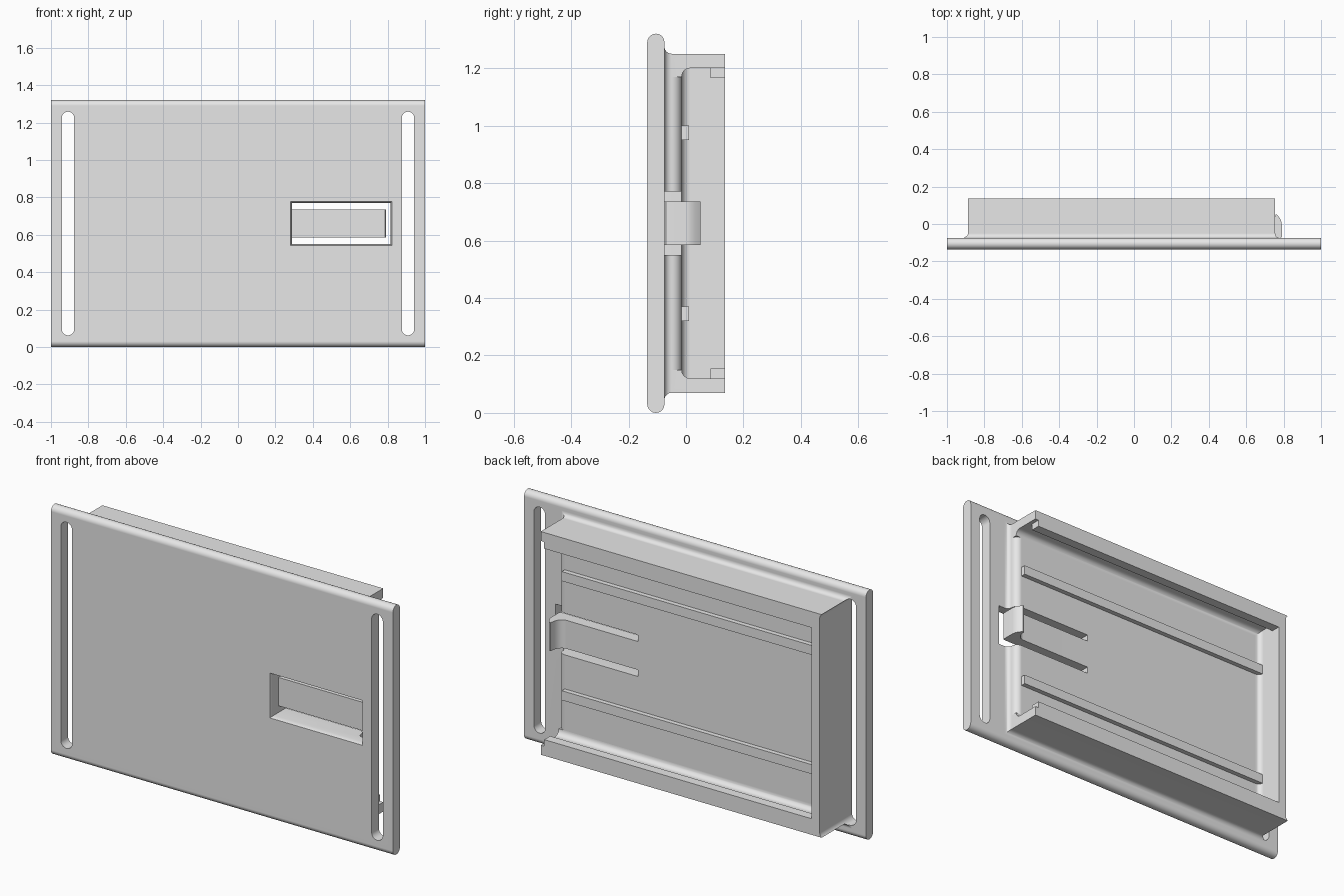
import bpy, bmesh
from math import sin, cos, pi, radians
from mathutils import Vector

if "Cube" in bpy.data.objects:
    bpy.data.objects.remove(bpy.data.objects["Cube"])

grey = bpy.data.materials.new("light grey plastic")
grey.use_nodes = True
colour = (0.8, 0.8, 0.8, 1)
grey.diffuse_color = colour
for node in grey.node_tree.nodes:
    if node.type == 'BSDF_PRINCIPLED':
        node.inputs["Base Color"].default_value = colour


def loft(name, rings):
    """Closed solid through rings with equal point counts."""
    bm = bmesh.new()
    loops = [[bm.verts.new(p) for p in ring] for ring in rings]
    n = len(loops[0])
    for a, b in zip(loops, loops[1:]):
        for i in range(n):
            j = (i + 1) % n
            bm.faces.new((a[i], a[j], b[j], b[i]))
    bm.faces.new(loops[0])
    bm.faces.new(loops[-1])
    bmesh.ops.recalc_face_normals(bm, faces=bm.faces)
    mesh = bpy.data.meshes.new(name)
    bm.to_mesh(mesh)
    bm.free()
    mesh.materials.append(grey)
    obj = bpy.data.objects.new(name, mesh)
    bpy.context.scene.collection.objects.link(obj)
    return obj


def prism(name, profile, axis, lo, hi):
    """Extrude a 2D profile along an axis; remaining axes keep x, y, z order."""
    def place(p, t):
        v = list(p)
        v.insert(axis, t)
        return Vector(v)
    return loft(name, [[place(p, t) for p in profile] for t in (lo, hi)])


def rect(y, x0, x1, z0, z1):
    return [(x0, y, z0), (x1, y, z0), (x1, y, z1), (x0, y, z1)]


def box(name, x0, x1, y0, y1, z0, z1):
    return loft(name, [rect(y0, x0, x1, z0, z1), rect(y1, x0, x1, z0, z1)])


def arc(cx, cy, r, a0, a1, n=10):
    return [(cx + r * cos(radians(a0 + (a1 - a0) * i / n)),
             cy + r * sin(radians(a0 + (a1 - a0) * i / n))) for i in range(n + 1)]


def combine(target, tool, operation):
    mod = target.modifiers.new("combine", 'BOOLEAN')
    mod.operation = operation
    mod.solver = 'EXACT'
    mod.object = tool
    bpy.context.view_layer.update()
    deps = bpy.context.evaluated_depsgraph_get()
    mesh = bpy.data.meshes.new_from_object(target.evaluated_get(deps))
    target.modifiers.clear()
    target.data = mesh
    bpy.data.objects.remove(tool)


# Face plate with fully rounded top and bottom edges
H = 1.32
plate = prism("face_plate", arc(-0.105, 0.03, 0.03, 180, 360) +
              arc(-0.105, H - 0.03, 0.03, 0, 180), 0, -1, 1)

# Tray block whose foot flares into the plate
X0, X1, Z0, Z1 = -0.892, 0.755, 0.07, 1.25
R = 0.025


def flared(y, d):
    return rect(y, X0 - d, X1 + d, Z0 - d, Z1 + d)


foot = [flared(-0.09, R)]
for i in range(9):
    a = i / 8 * pi / 2
    foot.append(flared(-0.075 + R * (1 - cos(a)), R * (1 - sin(a))))
tray = loft("tray", foot + [flared(0.135, 0)])

# Hollow with a rounded floor edge, open at the left end
P = 0.03
hollow = []
for i in range(9):
    a = i / 8 * pi / 2
    d = P * (1 - sin(a))
    hollow.append(rect(-0.015 + P * (1 - cos(a)), -0.83 + d, 1.2, 0.12 + d, 1.2 - d))
hollow.append(rect(0.3, -0.83, 1.2, 0.12, 1.2))
combine(tray, loft("hollow_cutter", hollow), 'DIFFERENCE')

# Rounded open end of the tray floor
nose = arc(0.72, -0.05, 0.035, 90, 0) + [(0.85, -0.05), (0.85, 0.03), (0.72, 0.03)]
combine(tray, prism("nose_cutter", nose, 2, 0.15, 1.17), 'DIFFERENCE')
combine(plate, tray, 'UNION')

# Long strap slots near both ends
for x in (-0.909, 0.909):
    slot = arc(x, 0.095, 0.033, 180, 360) + arc(x, H - 0.095, 0.033, 0, 180)
    combine(plate, prism("slot_cutter", slot, 1, -0.3, 0.3), 'DIFFERENCE')

# Window around the latch, flared at the front
window = [rect(-0.15, 0.275, 0.83, 0.535, 0.785), rect(-0.115, 0.29, 0.815, 0.55, 0.77),
          rect(0.3, 0.29, 0.815, 0.55, 0.77)]
combine(plate, loft("window_cutter", window), 'DIFFERENCE')

# Spring latch arm with hooked tip
latch_profile = [(0.28, -0.075), (0.785, -0.075), (0.79, -0.07), (0.79, 0.0),
                 (0.787, 0.015), (0.779, 0.032), (0.765, 0.05), (0.757, 0.05),
                 (0.752, 0.022), (0.744, 0.004), (0.73, -0.009), (0.71, -0.015),
                 (0.28, -0.015)]
latch = prism("latch_arm", latch_profile, 2, 0.585, 0.735)

# Floor ribs and retaining lips, mirrored about the middle
parts = [plate, latch]
for side, flip in (("lower", False), ("upper", True)):
    for part, dims in (("floor_rib", (-0.84, 0.72, -0.025, 0.01, 0.32, 0.37)),
                       ("retaining_lip", (-0.84, 0.735, 0.085, 0.135, 0.11, 0.155))):
        x0, x1, y0, y1, a, b = dims
        if flip:
            a, b = H - b, H - a
        parts.append(box(side + "_" + part, x0, x1, y0, y1, a, b))

# Smooth the rounded parts, keeping crisp edges
bpy.ops.object.select_all(action='DESELECT')
for obj in (plate, latch):
    obj.select_set(True)
bpy.context.view_layer.objects.active = plate
bpy.ops.object.shade_smooth_by_angle(angle=radians(30))
for obj in (plate, latch):
    mod = obj.modifiers.new("weighted normals", 'WEIGHTED_NORMAL')
    mod.keep_sharp = True
